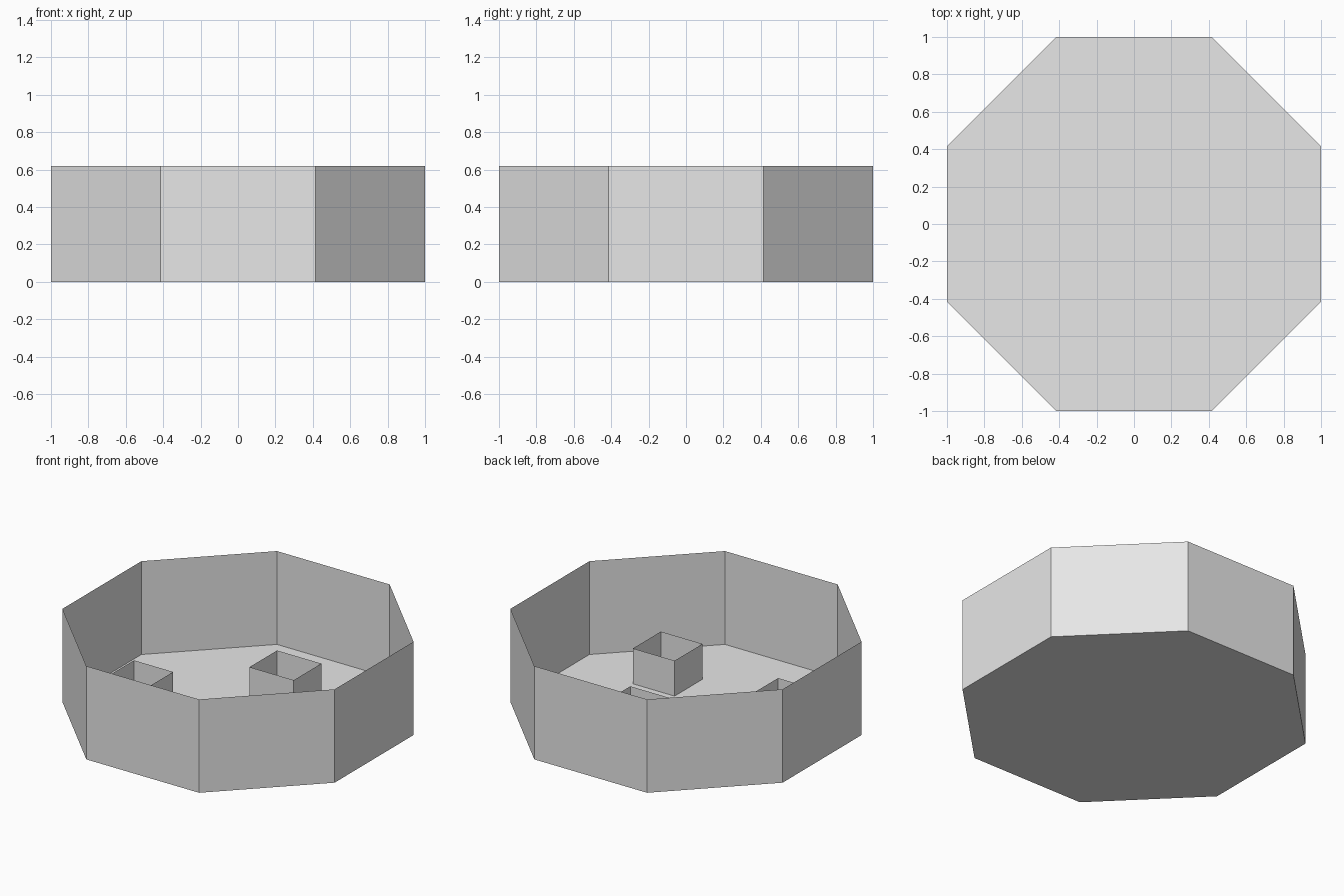
import bpy, bmesh, math

if "Cube" in bpy.data.objects:
    bpy.data.objects.remove(bpy.data.objects["Cube"])

grey = bpy.data.materials.new("plain grey")
grey.diffuse_color = (0.8, 0.8, 0.8, 1)
grey.use_nodes = True
grey.node_tree.nodes["Principled BSDF"].inputs["Base Color"].default_value = grey.diffuse_color

RIM = 0.62          # height of the outer wall
BOX = 0.235         # height of the small boxes


def open_shell(name, outline, height, floor=False):
    """Thin upright walls along a closed outline, with an optional floor."""
    bm = bmesh.new()
    low = [bm.verts.new((x, y, 0)) for x, y in outline]
    top = [bm.verts.new((x, y, height)) for x, y in outline]
    n = len(outline)
    for i in range(n):
        j = (i + 1) % n
        bm.faces.new((low[i], low[j], top[j], top[i]))
    if floor:
        bm.faces.new(low[::-1])
    mesh = bpy.data.meshes.new(name)
    bm.to_mesh(mesh)
    bm.free()
    mesh.materials.append(grey)
    obj = bpy.data.objects.new(name, mesh)
    bpy.context.collection.objects.link(obj)
    return obj


# Octagonal tray with flat sides facing the axes
radius = 1 / math.cos(math.pi / 8)
angles = [math.pi / 8 + i * math.pi / 4 for i in range(8)]
octagon = [(radius * math.cos(a), radius * math.sin(a)) for a in angles]
open_shell("octagonal_tray", octagon, RIM, floor=True)

# Three open-topped square boxes standing on the tray floor
boxes = {
    "back_box": (-0.075, 0.25, 0.228, 0.517),
    "front_box": (0.24, 0.546, -0.516, -0.223),
    "left_box": (-0.70, -0.412, -0.378, -0.092),
}
for name, (x0, x1, y0, y1) in boxes.items():
    open_shell(name, [(x0, y0), (x1, y0), (x1, y1), (x0, y1)], BOX)
